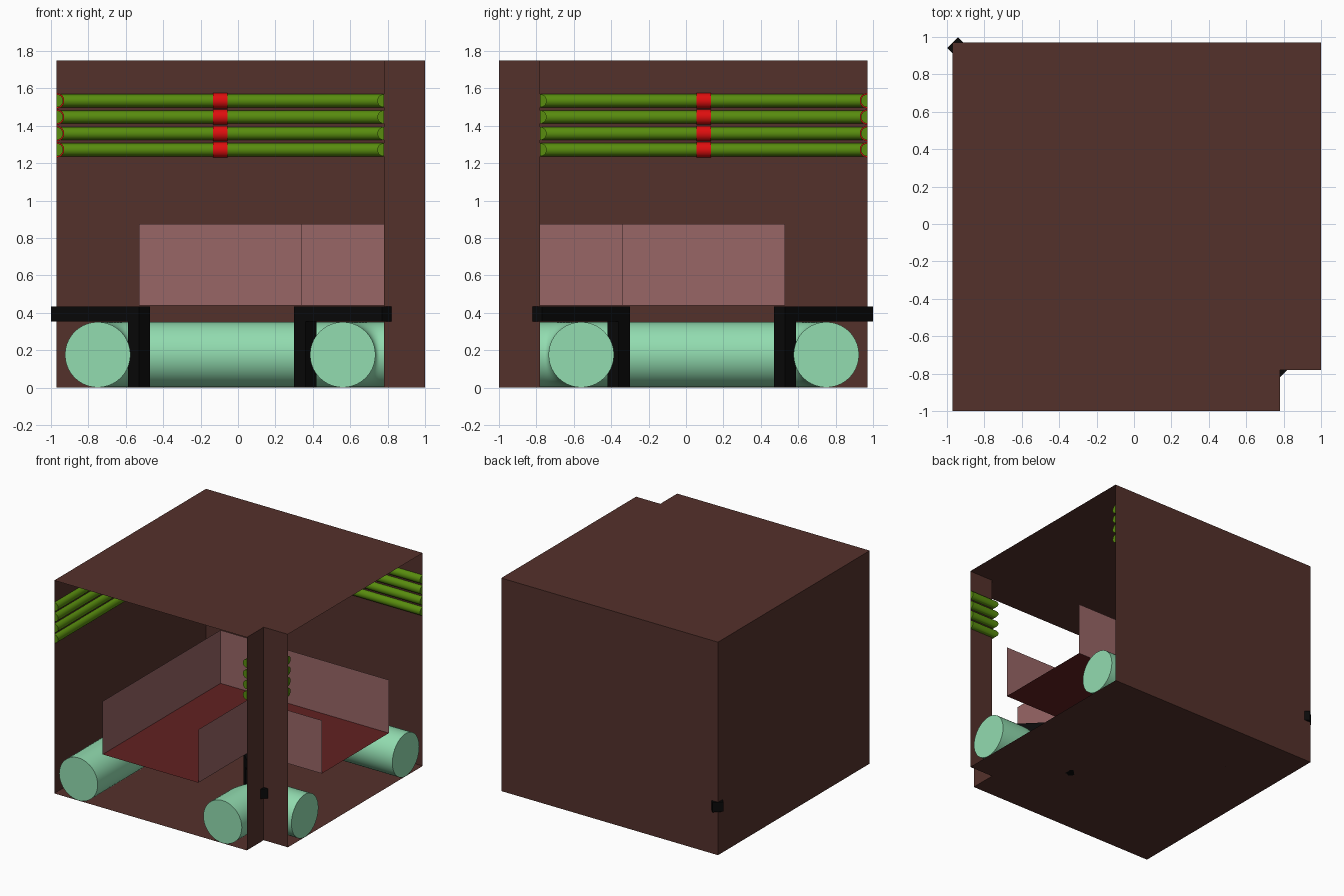
import bpy, bmesh, math
from mathutils import Vector

if "Cube" in bpy.data.objects:
    bpy.data.objects.remove(bpy.data.objects["Cube"])


def material(name, r, g, b):
    m = bpy.data.materials.new(name)
    lin = [((c / 255 + 0.055) / 1.055) ** 2.4 if c > 10 else c / 255 / 12.92 for c in (r, g, b)]
    m.diffuse_color = (*lin, 1)
    m.use_nodes = True
    m.node_tree.nodes["Principled BSDF"].inputs["Base Color"].default_value = m.diffuse_color
    return m


BROWN = material("brown", 84, 49, 43)
PINK = material("pink", 152, 102, 102)
MAROON = material("maroon", 98, 33, 33)
MINT = material("mint", 146, 220, 176)
GREEN = material("green", 88, 140, 14)
RED = material("red", 222, 14, 14)
BLACK = material("black", 9, 9, 9)


def finish(name, bm, mat, smooth=False):
    bmesh.ops.recalc_face_normals(bm, faces=bm.faces)
    mesh = bpy.data.meshes.new(name)
    bm.to_mesh(mesh)
    bm.free()
    ob = bpy.data.objects.new(name, mesh)
    bpy.context.collection.objects.link(ob)
    mesh.materials.append(mat)
    if smooth:
        bpy.ops.object.select_all(action='DESELECT')
        ob.select_set(True)
        bpy.context.view_layer.objects.active = ob
        bpy.ops.object.shade_smooth_by_angle(angle=math.radians(35))
    return ob


def sweep(name, path, profile, mat, closed=False, caps=False, smooth=False):
    """Sweep an (offset to the left, z) profile along a flat path with mitred corners."""
    pts = [Vector(p) for p in path]
    dirs = [(b - a).normalized() for a, b in zip(pts, pts[1:])]
    normals = [Vector((-d.y, d.x)) for d in dirs]
    bm = bmesh.new()
    rings = []
    for i, p in enumerate(pts):
        n1, n2 = normals[max(i - 1, 0)], normals[min(i, len(normals) - 1)]
        mitre = (n1 + n2) / (1 + n1.dot(n2))
        rings.append([bm.verts.new((*(p + mitre * o), z)) for o, z in profile])
    n = len(profile)
    for a, b in zip(rings, rings[1:]):
        for j in range(n if closed else n - 1):
            k = (j + 1) % n
            bm.faces.new((a[j], a[k], b[k], b[j]))
    if caps:
        bm.faces.new(rings[0])
        bm.faces.new(rings[-1])
    return finish(name, bm, mat, smooth)


def corner(c):
    """L-shaped path from the front opening round to the right opening."""
    return [(c, -1), (c, -c), (1, -c)]


def rounded_corner(c, r, steps=12):
    arc = [(c + r - r * math.cos(t), -c - r + r * math.sin(t))
           for t in (math.pi / 2 * i / steps for i in range(steps + 1))]
    return [(c, -1)] + arc + [(1, -c)]


def arc_profile(r, z, start, end, steps, side=1):
    return [(side * r * math.cos(t), z + r * math.sin(t))
            for t in (start + (end - start) * i / steps for i in range(steps + 1))]


# Room shell: outer walls, notch walls, floor and ceiling
OUT, NOTCH, TOP = -0.97, 0.78, 1.75
sweep("outer_walls", corner(OUT), [(0, 0), (0, TOP)], BROWN)
sweep("notch_walls", corner(NOTCH), [(0, 0), (0, TOP)], BROWN)
for name, z in (("room_floor", 0), ("room_ceiling", TOP)):
    bm = bmesh.new()
    bm.faces.new([bm.verts.new((x, y, z)) for x, y in corner(OUT) + corner(NOTCH)[::-1]])
    finish(name, bm, BROWN)

# Floor pipes with a bend
for name, c in (("outer_pipe", -0.75), ("inner_pipe", 0.56)):
    ring = arc_profile(0.175, 0.176, 0, 2 * math.pi, 40)[:-1]
    sweep(name, rounded_corner(c, 0.2), ring, MINT, closed=True, caps=True, smooth=True)

# Trough: base and two upright sides
TRAY_Z, RIM_Z = 0.438, 0.875
for name, c in (("tray_outer_side", -0.53), ("tray_inner_side", 0.34)):
    sweep(name, corner(c), [(0, TRAY_Z), (0, RIM_Z)], PINK)
sweep("tray_base", corner(-0.53), [(0, TRAY_Z), (-0.87, TRAY_Z)], MAROON)

# Diagonal brackets: beam from wall corner and a leg at its free end
W = 0.0415


def bar(name, x0, x1, z0, z1):
    sweep(name, [(x0, -x0), (x1, -x1)], [(-W, z0), (W, z0), (W, z1), (-W, z1)],
          BLACK, closed=True, caps=True)


for name, x0, x1, leg in (("outer", -0.97, -0.50, -0.56), ("inner", 0.33, 0.80, 0.33)):
    bar(name + "_bracket_beam", x0, x1, 0.355, 0.435)
    bar(name + "_bracket_leg", leg, leg + 0.06, 0, 0.355)

# Half-round wall cables with clips
H = math.pi / 2
for i, z in enumerate((1.272, 1.359, 1.447, 1.534)):
    sweep(f"wall_cable_{i}", corner(OUT), arc_profile(0.035, z, -H, H, 14, -1),
          GREEN, caps=True, smooth=True)
    sweep(f"notch_cable_{i}", corner(NOTCH), arc_profile(0.035, z, -H, H, 14, 1),
          GREEN, caps=True, smooth=True)
    clip = arc_profile(0.041, z, -H, H, 14, -1)
    sweep(f"back_clip_{i}", [(-0.134, 0.97), (-0.055, 0.97)], clip, RED, caps=True, smooth=True)
    sweep(f"left_clip_{i}", [(-0.97, 0.055), (-0.97, 0.134)], clip, RED, caps=True, smooth=True)
